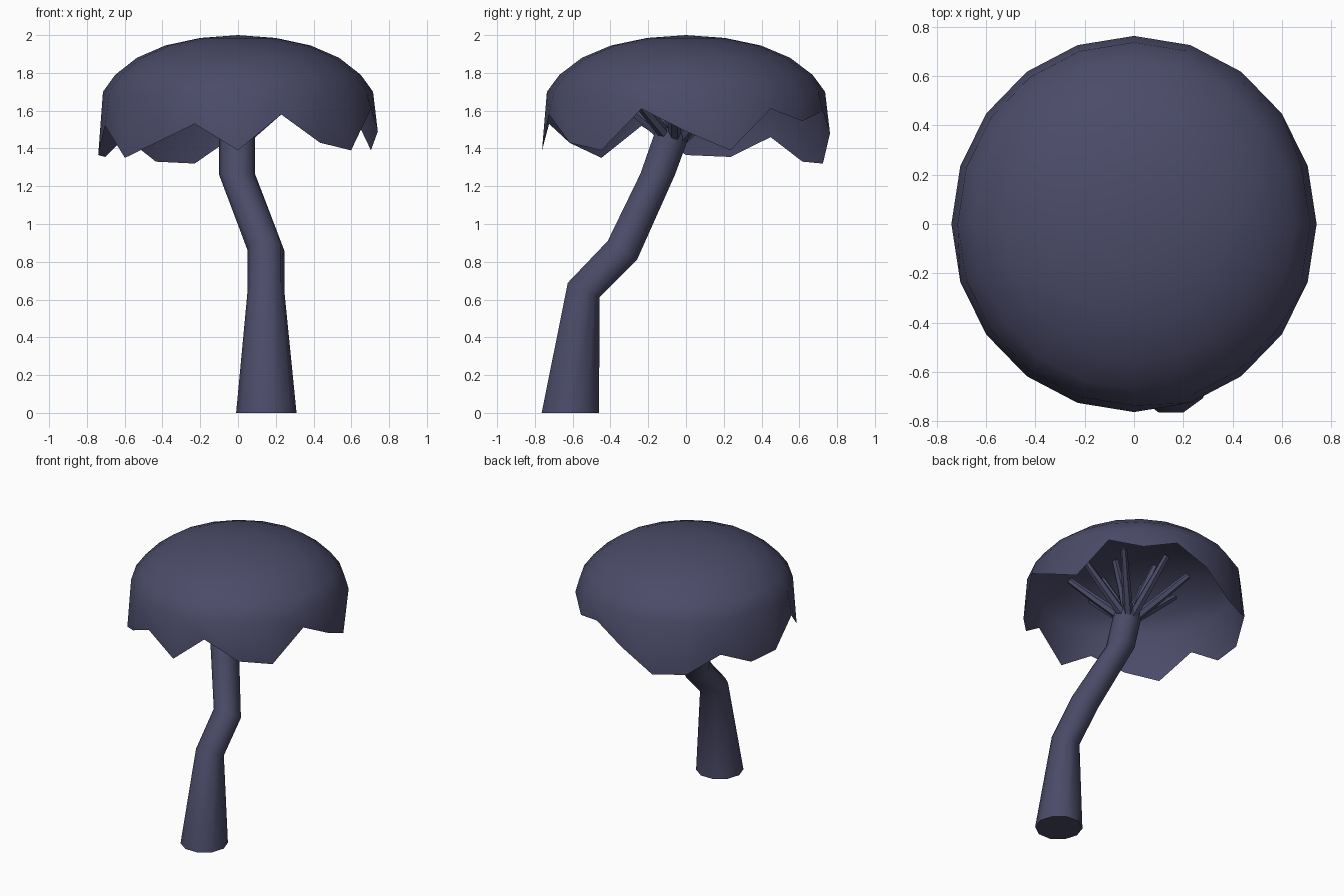
import bpy, bmesh
from math import sin, cos, radians
from mathutils import Vector

if "Cube" in bpy.data.objects:
    bpy.data.objects.remove(bpy.data.objects["Cube"])

mat = bpy.data.materials.new("dark_slate")
mat.diffuse_color = (0.07, 0.07, 0.14, 1)
mat.use_nodes = True
mat.node_tree.nodes["Principled BSDF"].inputs["Base Color"].default_value = mat.diffuse_color


def finish(name, bm, angle):
    me = bpy.data.meshes.new(name)
    bm.to_mesh(me)
    bm.free()
    me.materials.append(mat)
    ob = bpy.data.objects.new(name, me)
    bpy.context.collection.objects.link(ob)
    bpy.ops.object.select_all(action='DESELECT')
    ob.select_set(True)
    bpy.context.view_layer.objects.active = ob
    bpy.ops.object.shade_smooth_by_angle(angle=radians(angle))
    return ob


def bridge(bm, a, b):
    n = len(a)
    for j in range(n):
        k = (j + 1) % n
        bm.faces.new((a[j], b[j], b[k], a[k]))


def tube(name, stations, ref, sides):
    """Capped tube through (centre, radius, normal) stations."""
    bm = bmesh.new()
    rings = []
    for c, r, n in stations:
        n = Vector(n).normalized()
        u = Vector(ref)
        v = n.cross(u)
        rings.append([bm.verts.new(Vector(c) + r * (u * cos(t) + v * sin(t)))
                      for t in (radians(360 * j / sides) for j in range(sides))])
    for a, b in zip(rings, rings[1:]):
        bridge(bm, a, b)
    bm.faces.new(rings[0])
    bm.faces.new(rings[-1])
    bmesh.ops.recalc_face_normals(bm, faces=bm.faces)
    return finish(name, bm, 40)


# Canopy: open dome shell with a ragged rim
dome = [(0.20, 1.985), (0.385, 1.945), (0.535, 1.88), (0.65, 1.79), (0.715, 1.70)]
rim = [1.49, 1.39, 1.61, 1.545, 1.60, 1.48, 1.32, 1.33, 1.46, 1.355,
       1.365, 1.52, 1.35, 1.43, 1.53, 1.39, 1.58, 1.43, 1.39, 1.61]
N = len(rim)
bm = bmesh.new()
top = bm.verts.new((0, 0, 2))
rings = []
for r, z in dome + [(0.74, None)]:
    rings.append([bm.verts.new((r * cos(radians(18 * j)), 1.03 * r * sin(radians(18 * j)),
                                rim[j] if z is None else z)) for j in range(N)])
for j in range(N):
    bm.faces.new((top, rings[0][j], rings[0][(j + 1) % N]))
for a, b in zip(rings, rings[1:]):
    bridge(bm, a, b)
finish("canopy", bm, 60)

# Trunk: ten-sided, bent, each ring tilted about x
trunk = [(0.15, -0.612, 0.0, 0.16, 0), (0.148, -0.542, 0.65, 0.097, -25),
         (0.148, -0.337, 0.86, 0.097, -33), (-0.005, -0.15, 1.263, 0.096, -2),
         (-0.005, -0.065, 1.50, 0.094, -15)]
tube("trunk", [((x, y, z), r, (0, -sin(radians(t)), cos(radians(t))))
               for x, y, z, r, t in trunk], (1, 0, 0), 10)


# Branches: kinked outer ones and steeper inner ones under the dome
def branch(name, deg, profile):
    a = radians(deg)
    d = Vector((cos(a), sin(a), 0))
    pts = [Vector((-0.005, -0.06, z)) + d * r for r, z, _ in profile]
    stations = []
    for i, p in enumerate(pts):
        n = pts[min(i + 1, len(pts) - 1)] - pts[max(i - 1, 0)]
        stations.append((p, profile[i][2], n))
    tube(name, stations, (-sin(a), cos(a), 0), 6)


for i in range(8):
    branch(f"outer_branch_{i + 1}", 45 * i,
           [(0.03, 1.44, 0.034), (0.23, 1.61, 0.029), (0.40, 1.76, 0.022)])
for i in range(4):
    branch(f"inner_branch_{i + 1}", 90 * i + 22,
           [(0.03, 1.46, 0.034), (0.10, 1.62, 0.029), (0.20, 1.80, 0.022)])
